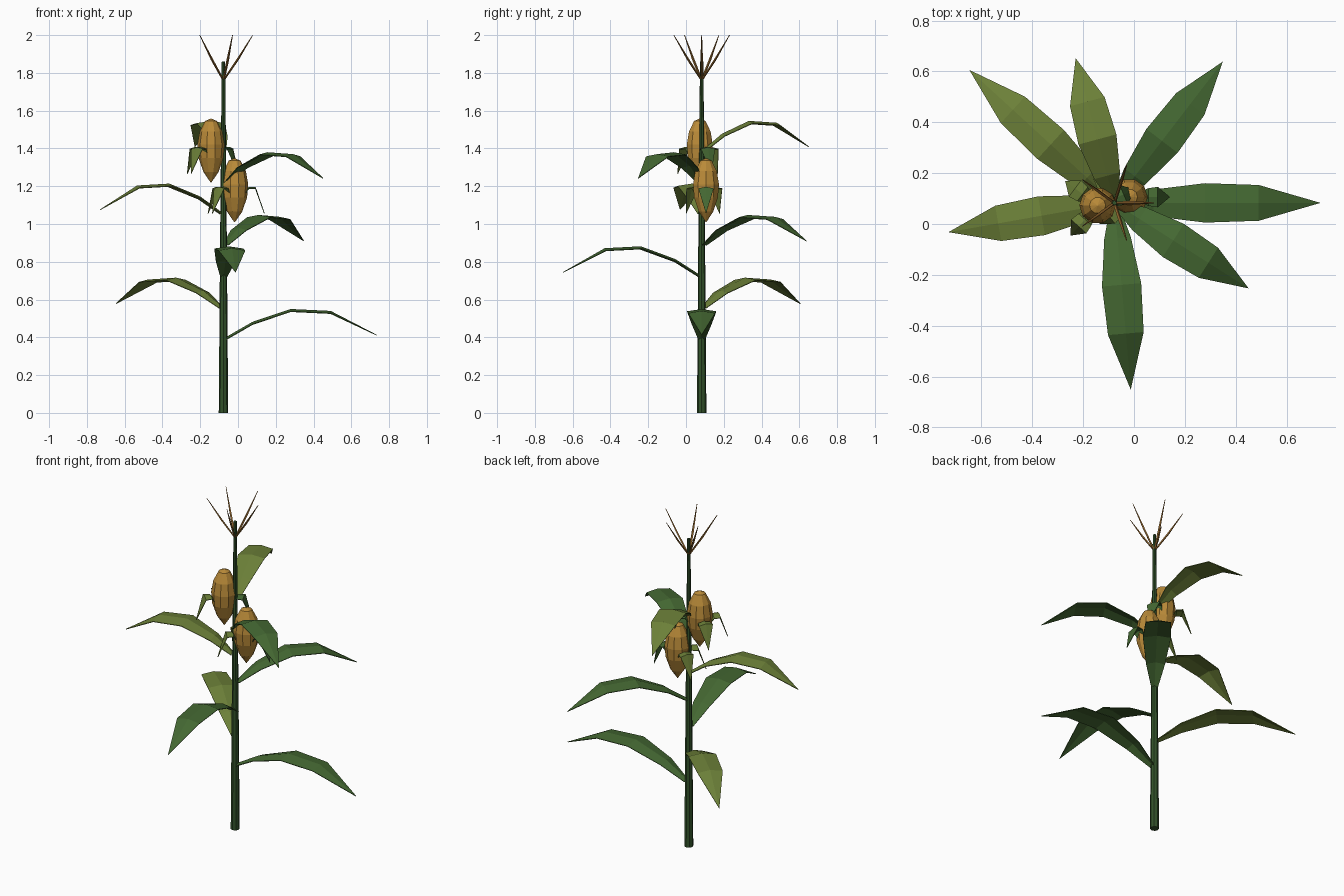
import bpy, bmesh
from math import sin, cos, pi, radians
from mathutils import Vector, Matrix

if "Cube" in bpy.data.objects:
    bpy.data.objects.remove(bpy.data.objects["Cube"])


def material(name, rgb):
    m = bpy.data.materials.new(name)
    m.use_nodes = True
    m.diffuse_color = (*rgb, 1)
    m.node_tree.nodes["Principled BSDF"].inputs["Base Color"].default_value = (*rgb, 1)
    return m


STALK = material("stalk green", (0.032, 0.084, 0.023))
GREEN = material("leaf green", (0.058, 0.138, 0.032))
OLIVE = material("leaf olive", (0.15, 0.216, 0.04))
GOLD = material("ear gold", (0.485, 0.254, 0.04))
TAN = material("tassel tan", (0.27, 0.125, 0.025))

AXIS = Vector((-0.077, 0.083, 0))


def finish(bm, name, mat):
    bmesh.ops.remove_doubles(bm, verts=bm.verts, dist=0.0005)
    bmesh.ops.recalc_face_normals(bm, faces=bm.faces)
    mesh = bpy.data.meshes.new(name)
    bm.to_mesh(mesh)
    bm.free()
    mesh.materials.append(mat)
    obj = bpy.data.objects.new(name, mesh)
    bpy.context.collection.objects.link(obj)
    return obj


def tube(name, mat, rings, sides):
    """Skin circular rings given as (centre, radius)."""
    bm = bmesh.new()
    loops = [[bm.verts.new(Vector(c) + Vector((r * cos(2 * pi * k / sides),
                                              r * sin(2 * pi * k / sides), 0)))
              for k in range(sides)] for c, r in rings]
    for a, b in zip(loops, loops[1:]):
        for k in range(sides):
            n = (k + 1) % sides
            bm.faces.new((a[k], a[n], b[n], b[k]))
    bm.faces.new(loops[0][::-1])
    bm.faces.new(loops[-1])
    return finish(bm, name, mat)


def blade(name, mat, origin, angle, sections, ridge):
    """Arching leaf with a raised midrib; sections are (reach, height, half width)."""
    bm = bmesh.new()
    turn = Matrix.Rotation(radians(angle), 3, "Z")
    rows = []
    for reach, z, w in sections:
        drop = ridge if w else 0
        rows.append([bm.verts.new(Vector(origin) + turn @ Vector((reach, s * w, z - drop * abs(s))))
                     for s in (-1, 0, 1)])
    for a, b in zip(rows, rows[1:]):
        for k in (0, 1):
            if b[0].co == b[1].co:
                bm.faces.new((a[k], b[1], a[k + 1]))
            else:
                bm.faces.new((a[k], b[k], b[k + 1], a[k + 1]))
    obj = finish(bm, name, mat)
    thick = obj.modifiers.new("thickness", "SOLIDIFY")
    thick.thickness = 0.004
    thick.offset = 0
    return obj


# Stalk
tube("stalk", STALK, [(AXIS, 0.025), (AXIS + Vector((0, 0, 0.9)), 0.018),
                      (AXIS + Vector((0, 0, 1.86)), 0.009)], 8)

# Leaves spiral upward by the golden angle, each shorter than the last
leaf_mats = [GREEN, OLIVE, GREEN, GREEN, OLIVE, GREEN, OLIVE]
for i, mat in enumerate(leaf_mats):
    length = 0.81 - 0.037 * i
    shape = [(0.015, 0, 0.018), (0.19 * length, 0.08, 0.052), (0.44 * length, 0.148, 0.077),
             (0.70 * length, 0.138, 0.07), (length, 0.012, 0)]
    blade(f"leaf_{i + 1}", mat, AXIS + Vector((0, 0, 0.4 + 0.166 * i)),
          137.5 * i, shape, 0.012)

# Ears: pointed at the bottom, rounded on top, with three drooping husks
ear_profile = [(0, 0.002), (0.055, 0.04), (0.13, 0.066), (0.2, 0.072),
               (0.27, 0.06), (0.325, 0.032), (0.338, 0.002)]
husk_shape = [(0.03, 0.12, 0.015), (0.075, 0.185, 0.034), (0.11, 0.185, 0.04), (0.158, 0.045, 0)]
ears = [("upper", Vector((-0.143, 0.073, 1.22)), {143: OLIVE, 23: GREEN, 228: OLIVE}),
        ("lower", Vector((-0.018, 0.106, 1.01)), {0: GREEN, 153: OLIVE, 222: OLIVE})]
for label, foot, husks in ears:
    tube(f"{label}_ear", GOLD, [(foot + Vector((0, 0, z)), r) for z, r in ear_profile], 10)
    for n, (angle, mat) in enumerate(husks.items()):
        blade(f"{label}_husk_{n + 1}", mat, foot, angle, husk_shape, 0.008)

# Tassel strands
for k in range(5):
    out = Vector((cos(2 * pi * k / 5), sin(2 * pi * k / 5), 0))
    path = [(0.0, 1.76, 0.006), (0.075, 1.87, 0.007), (0.155, 2.0, 0.002)]
    tube(f"tassel_strand_{k + 1}", TAN,
         [(AXIS + out * reach + Vector((0, 0, z)), r) for reach, z, r in path], 4)
